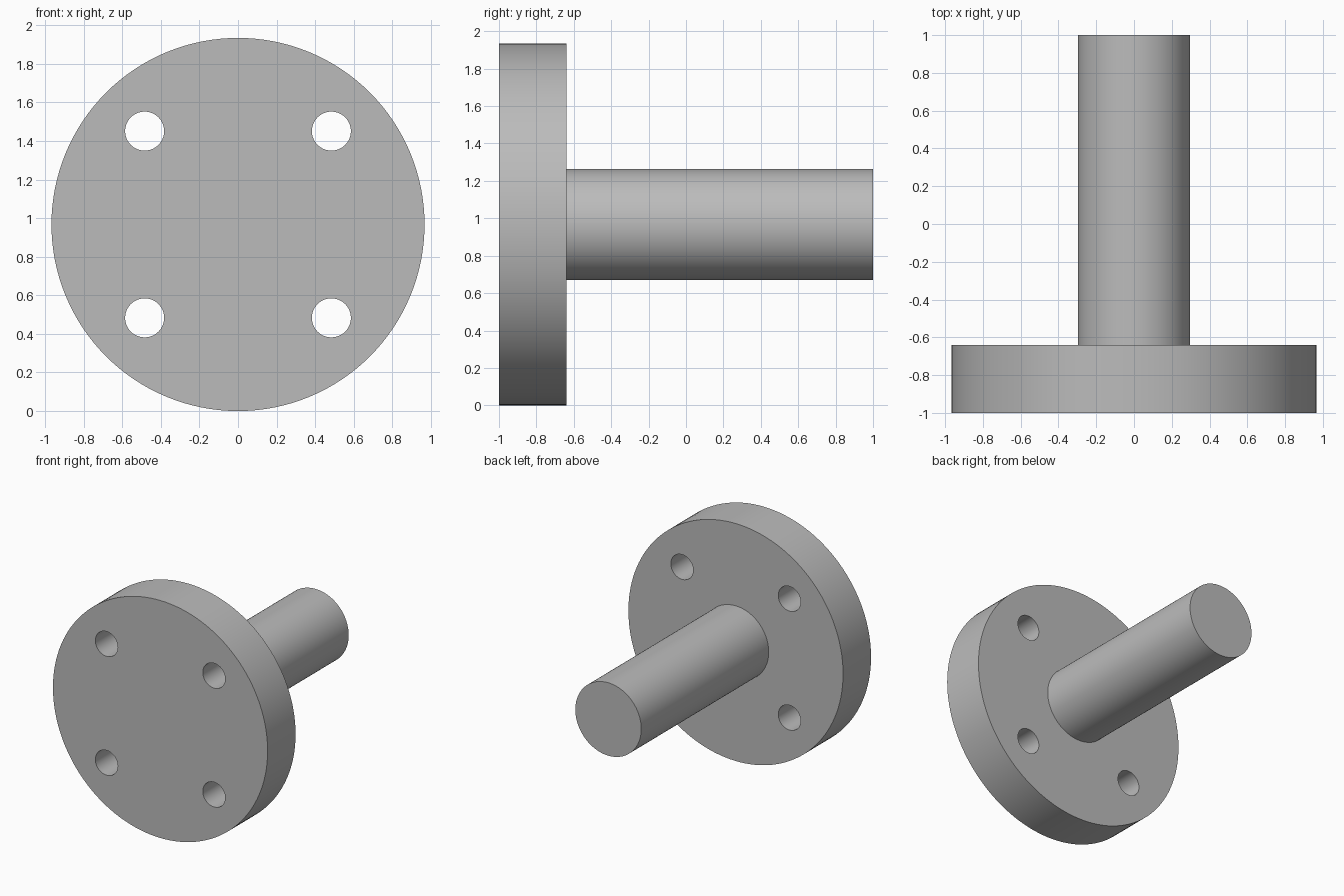
import bpy
import math

cube = bpy.data.objects.get("Cube")
if cube:
    bpy.data.objects.remove(cube, do_unlink=True)

# Main dimensions
FLANGE_R, SHAFT_R, HOLE_R = 0.967, 0.297, 0.101
FRONT, STEP, BACK = -1.0, -0.64, 1.0
HOLE_OFFSET = 0.484

# Plain machined grey
grey = bpy.data.materials.new("machined_grey")
grey.use_nodes = True
colour = (0.5, 0.5, 0.5, 1.0)
grey.diffuse_color = colour
grey.node_tree.nodes["Principled BSDF"].inputs["Base Color"].default_value = colour


def rod(name, radius, y0, y1, x=0.0, z=FLANGE_R, sides=128):
    """Solid cylinder lying along y from y0 to y1."""
    bpy.ops.mesh.primitive_cylinder_add(
        vertices=sides, radius=radius, depth=y1 - y0,
        location=(x, (y0 + y1) / 2, z), rotation=(math.pi / 2, 0, 0))
    obj = bpy.context.object
    obj.name = name
    obj.data.materials.append(grey)
    return obj


def combine(target, tool, operation):
    """Apply a boolean to the target and discard the tool."""
    mod = target.modifiers.new(operation.lower(), "BOOLEAN")
    mod.operation = operation
    mod.solver = "EXACT"
    mod.object = tool
    bpy.context.view_layer.objects.active = target
    bpy.ops.object.modifier_apply(modifier=mod.name)
    bpy.data.objects.remove(tool, do_unlink=True)


# Round flange fused with the central shaft
body = rod("flanged_shaft", FLANGE_R, FRONT, STEP)
combine(body, rod("shaft", SHAFT_R, STEP - 0.1, BACK, sides=96), "UNION")

# Four bolt holes on a square pattern
for sx in (-1, 1):
    for sz in (-1, 1):
        drill = rod("drill", HOLE_R, FRONT - 0.1, STEP + 0.1,
                    sx * HOLE_OFFSET, FLANGE_R + sz * HOLE_OFFSET, 64)
        combine(body, drill, "DIFFERENCE")

# Smooth round walls, crisp rims
bpy.ops.object.select_all(action="DESELECT")
body.select_set(True)
bpy.context.view_layer.objects.active = body
bpy.ops.object.shade_smooth_by_angle(angle=math.radians(30))
